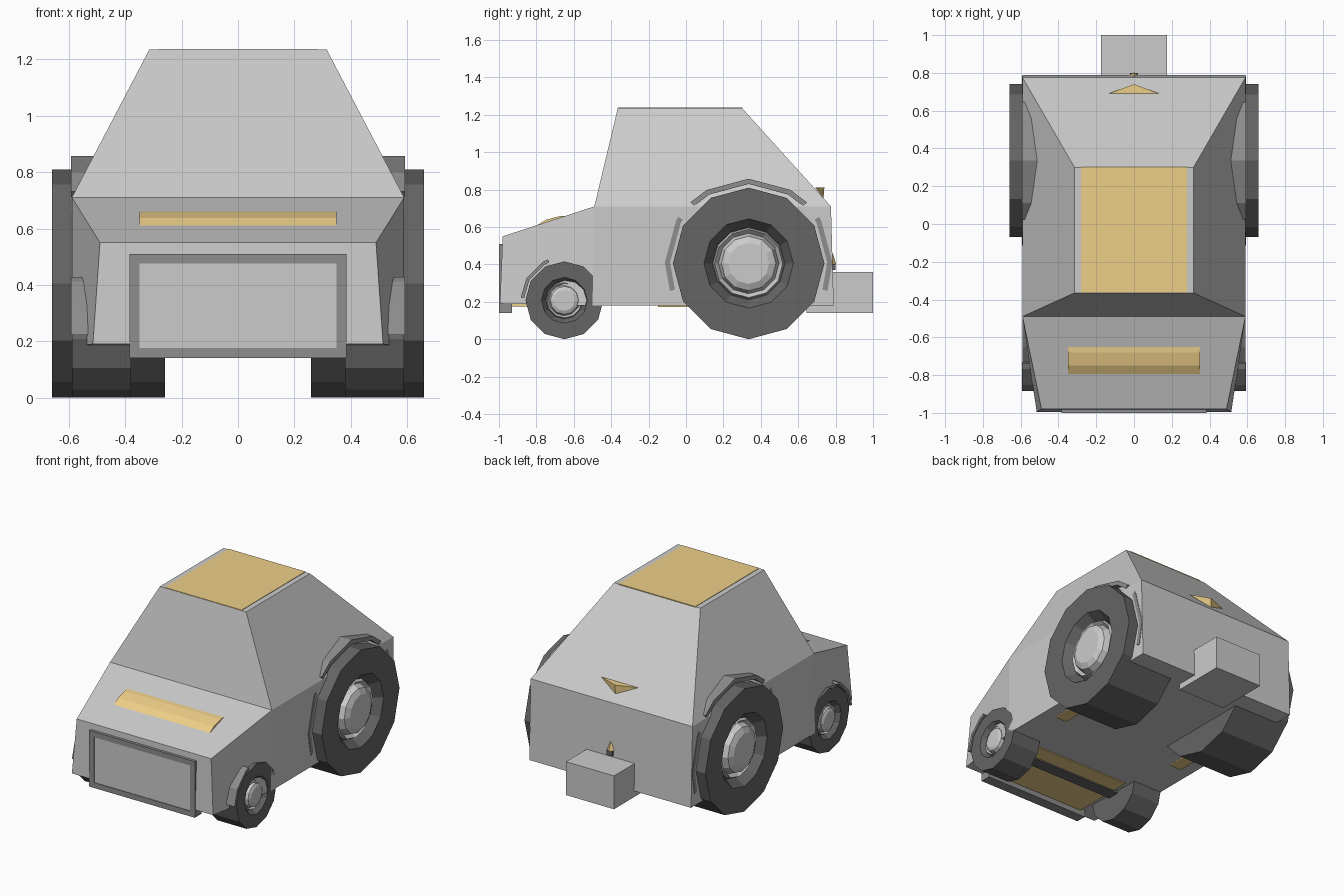
import bpy, bmesh
from math import sin, cos, pi, radians

if "Cube" in bpy.data.objects:
    bpy.data.objects.remove(bpy.data.objects["Cube"])


def material(name, color):
    m = bpy.data.materials.new(name)
    m.diffuse_color = (*color, 1)
    m.use_nodes = True
    m.node_tree.nodes["Principled BSDF"].inputs["Base Color"].default_value = m.diffuse_color
    return m


GOLD = material("gold", (0.85, 0.62, 0.25))
BLACK = material("tyre_black", (0.13, 0.13, 0.13))
DARK = material("dark_trim", (0.27, 0.27, 0.27))


def mesh(name, verts, faces, mat=None):
    me = bpy.data.meshes.new(name)
    me.from_pydata(verts, [], faces)
    bm = bmesh.new()
    bm.from_mesh(me)
    bmesh.ops.recalc_face_normals(bm, faces=bm.faces)
    bm.to_mesh(me)
    bm.free()
    ob = bpy.data.objects.new(name, me)
    bpy.context.collection.objects.link(ob)
    if mat:
        me.materials.append(mat)
    return ob


def prism(name, profile, x0, x1, mat=None):
    """Extrude a (y, z) outline along x."""
    n = len(profile)
    verts = [(x, y, z) for x in (x0, x1) for y, z in profile]
    faces = [list(range(n)), list(range(n, 2 * n))]
    faces += [(i, (i + 1) % n, n + (i + 1) % n, n + i) for i in range(n)]
    return mesh(name, verts, faces, mat)


def box(name, x, y, z, mat=None):
    return prism(name, [(y[0], z[0]), (y[1], z[0]), (y[1], z[1]), (y[0], z[1])], *x, mat)


def lathe(name, profile, y, z, side, mat, n=12):
    """Spin an (x, radius) profile around the axle and cap both ends."""
    verts = [(side * px, y + r * cos(2 * pi * i / n), z + r * sin(2 * pi * i / n))
             for px, r in profile for i in range(n)]
    faces = [(k * n + i, k * n + (i + 1) % n, (k + 1) * n + (i + 1) % n, (k + 1) * n + i)
             for k in range(len(profile) - 1) for i in range(n)]
    last = (len(profile) - 1) * n
    faces += [list(range(n)), list(range(last, last + n))]
    return mesh(name, verts, faces, mat)


def arch(name, y, z, r0, r1, angles, side, mat):
    """Faceted strip that follows the tyre."""
    pts = [(y + r * cos(radians(a)), z + r * sin(radians(a)))
           for r, order in ((r0, angles), (r1, angles[::-1])) for a in order]
    return prism(name, pts, side * 0.24, side * 0.593, mat)


# Body shell: front, middle and rear bottom/top pairs, then the roof
pairs = [(0.515, -0.995, 0.19), (0.49, -0.98, 0.55),
         (0.59, -0.50, 0.18), (0.59, -0.49, 0.71),
         (0.59, 0.79, 0.18), (0.59, 0.775, 0.71),
         (0.315, -0.365, 1.235), (0.315, 0.30, 1.235)]
verts = [(s * x, y, z) for x, y, z in pairs for s in (-1, 1)]
strip = [(0, 2), (2, 6), (6, 12), (12, 14), (14, 10), (10, 8), (8, 4), (4, 0)]
faces = [(a, a + 1, b + 1, b) for a, b in strip]
for s in (0, 1):
    faces += [[i + s for i in f] for f in ((0, 4, 6, 2), (4, 8, 10, 6), (6, 10, 14, 12))]
mesh("body_shell", verts, faces)

# Roof panel and hood scoop
box("roof_panel", (-0.28, 0.28), (-0.363, 0.302), (1.225, 1.238), GOLD)
prism("hood_scoop", [(-0.80, 0.607), (-0.75, 0.638), (-0.68, 0.657), (-0.65, 0.66), (-0.65, 0.645), (-0.80, 0.595)],
      -0.35, 0.35, GOLD)

# Grille frame and insert
for s in (-1, 1):
    box("grille_side", sorted((s * 0.35, s * 0.385)), (-1.0, -0.93), (0.14, 0.51), DARK)
box("grille_top", (-0.35, 0.35), (-1.0, -0.93), (0.475, 0.51), DARK)
box("grille_bottom", (-0.35, 0.35), (-1.0, -0.93), (0.14, 0.175), DARK)
box("grille_insert", (-0.35, 0.35), (-0.996, -0.94), (0.175, 0.475))

# Underside plate and front axle
box("under_plate", (-0.35, 0.35), (-0.93, -0.5), (0.174, 0.2), GOLD)
box("front_axle", (-0.38, 0.38), (-0.69, -0.61), (0.165, 0.21), BLACK)

# Rear box, rear fin and tail light
box("rear_box", (-0.175, 0.175), (0.645, 1.0), (0.14, 0.36))
mesh("rear_fin", [(-0.135, 0.69, 0.812), (0.135, 0.69, 0.812), (0, 0.74, 0.812), (0, 0.735, 0.752)],
     [(0, 1, 2), (0, 2, 3), (1, 3, 2), (0, 3, 1)], GOLD)
mesh("tail_spike", [(-0.03, 0.78, 0.4), (0.03, 0.78, 0.4), (0, 0.803, 0.4), (0, 0.785, 0.46)],
     [(0, 1, 2), (0, 2, 3), (1, 3, 2), (0, 3, 1)], GOLD)
box("tail_spike_base", (-0.02, 0.02), (0.77, 0.8), (0.37, 0.4), BLACK)

# Wheels and arches on both sides
for s in (-1, 1):
    for name, y, r, x0, x1 in (("rear", 0.335, 0.405, 0.26, 0.66), ("front", -0.65, 0.208, 0.38, 0.59)):
        d = 0.15 * r
        lathe(name + "_tyre", [(x0, r), (x1, r), (x1, 0.59 * r), (x1 - d, 0.48 * r)], y, r, s, BLACK)
        lathe(name + "_hub", [(x1 - d, 0.47 * r), (x1 - 0.6 * d, 0.45 * r), (x1 - d, 0.40 * r),
                              (x1 - 0.3 * d, 0.36 * r), (x1, 0.27 * r)], y, r, s, None)
    for name, angles in (("top", (46, 60, 90, 120, 134)), ("back", (-20, 0, 30, 33)),
                         ("fore", (147, 150, 180, 200))):
        arch("rear_arch_" + name, 0.335, 0.41, 0.42, 0.448, angles, s, DARK)
    arch("front_arch", -0.65, 0.21, 0.216, 0.234, (112, 120, 150, 177), s, DARK)
    box("side_skid", sorted((s * 0.42, s * 0.5)), (-0.15, 0.05), (0.172, 0.19), GOLD)
